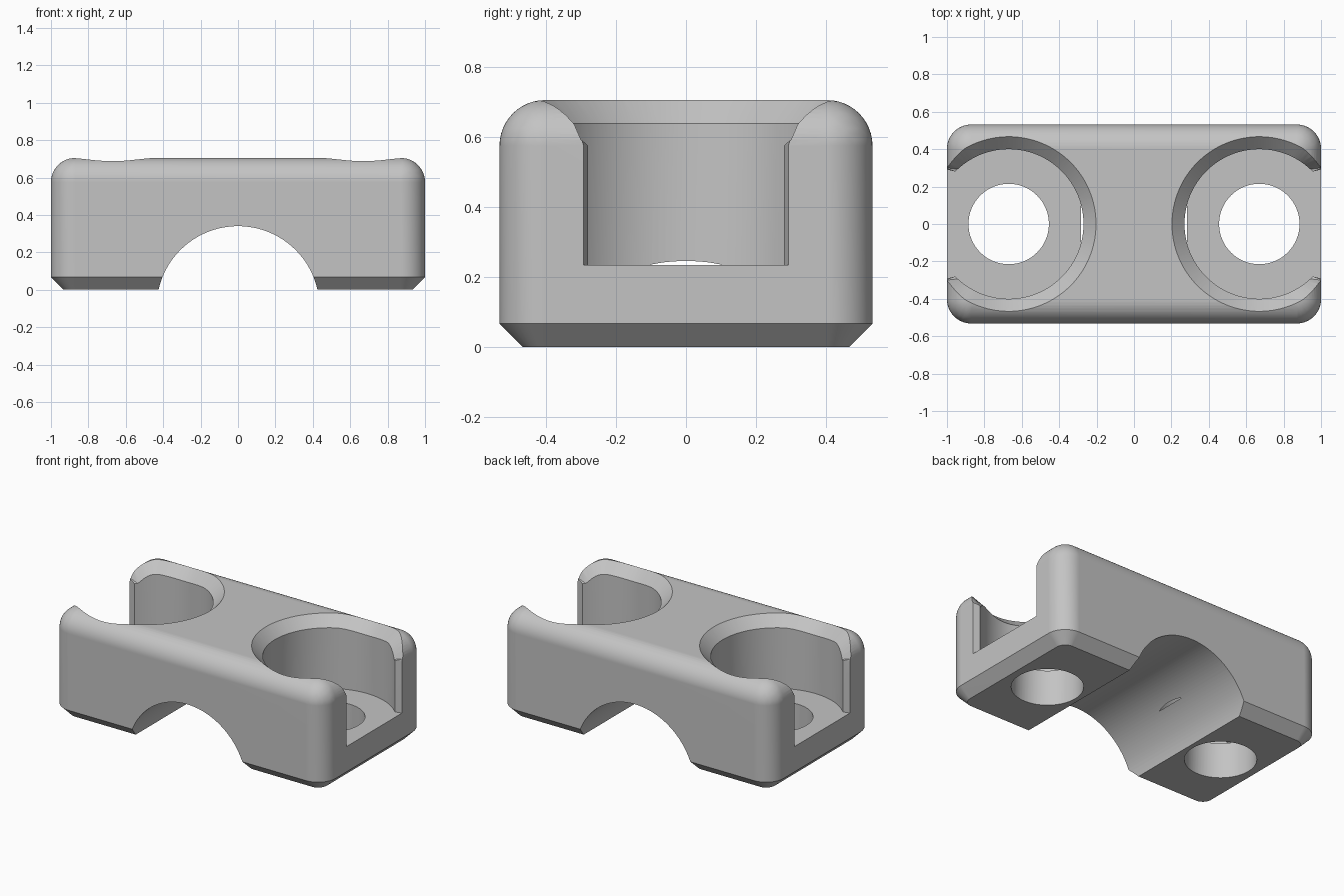
import bpy, bmesh
from math import sin, cos, radians, hypot, sqrt

cube = bpy.data.objects.get("Cube")
if cube:
    bpy.data.objects.remove(cube, do_unlink=True)

HX, HY, TOP = 1.0, 0.532, 0.705   # half length, half width, height
FIL, CH = 0.13, 0.067             # fillet radius, chamfer size
PX, PR, FLOOR = 0.67, 0.40, 0.235  # pocket centre, radius, floor height

grey = bpy.data.materials.new("light grey")
grey.use_nodes = True
colour = (0.55, 0.55, 0.55, 1)
grey.diffuse_color = colour
grey.node_tree.nodes["Principled BSDF"].inputs["Base Color"].default_value = colour


def loft(name, rings):
    """Closed solid through rings that have equal point counts."""
    bm = bmesh.new()
    loops = [[bm.verts.new(p) for p in ring] for ring in rings]
    for a, b in zip(loops, loops[1:]):
        for i in range(len(a)):
            j = (i + 1) % len(a)
            bm.faces.new((a[i], a[j], b[j], b[i]))
    bm.faces.new(loops[0][::-1])
    bm.faces.new(loops[-1])
    bmesh.ops.remove_doubles(bm, verts=bm.verts, dist=1e-5)
    bmesh.ops.triangulate(bm, faces=[f for f in bm.faces if len(f.verts) == 4])
    bmesh.ops.recalc_face_normals(bm, faces=bm.faces)
    mesh = bpy.data.meshes.new(name)
    bm.to_mesh(mesh)
    bm.free()
    obj = bpy.data.objects.new(name, mesh)
    mesh.materials.append(grey)
    bpy.context.collection.objects.link(obj)
    return obj


def rounded_ring(inset, z, steps=12):
    r = max(FIL - inset, 0)
    ring = []
    for q, (sx, sy) in enumerate([(1, 1), (-1, 1), (-1, -1), (1, -1)]):
        for i in range(steps + 1):
            a = radians(90 * (q + i / steps))
            ring.append((sx * (HX - inset - r) + r * cos(a),
                         sy * (HY - inset - r) + r * sin(a), z))
    return ring


def top_height(x, y):
    """Height of the filleted top above a point."""
    d = hypot(max(0, abs(x) - HX + FIL), max(0, abs(y) - HY + FIL))
    return TOP - FIL + sqrt(max(0, FIL * FIL - d * d))


# Block with chamfered base and filleted top
rings = [rounded_ring(CH, 0), rounded_ring(0, CH)]
for i in range(13):
    a = radians(90 * i / 12)
    rings.append(rounded_ring(FIL * (1 - cos(a)), TOP - FIL + FIL * sin(a)))
block = loft("clamp_block", rings)


def pocket_cutter(side):
    """Round pocket with a chamfered rim, open through the end wall."""
    floor, inner, outer, roof = [], [], [], []
    n, start = 96, 44.4
    for i in range(n + 1):
        deg = start + (360 - 2 * start) * i / n
        off = min(deg, 360 - deg)
        k = min(1, max(0, (60 - off) / (60 - start)))   # rim narrows at the opening
        a = radians(deg)
        b = radians(deg + (-2.8 if deg < 180 else 2.8) * k)
        r = PR + CH - 0.026 * k
        z = top_height(PX + r * cos(b), r * sin(b))
        p = (PX + PR * cos(a), PR * sin(a))
        e = (PX + (r + 0.012) * cos(b), (r + 0.012) * sin(b))
        floor.append((*p, FLOOR))
        inner.append((*p, max(TOP - FIL, z - CH)))
        outer.append((*e, z + 0.012))
        roof.append((*e, 1))
    for s in (-1, 1):
        floor.append((1.1, 0.32 * s, FLOOR))
        inner.append((1.1, 0.32 * s, TOP - FIL))
        outer.append((1.1, 0.335 * s, 0.6))
        roof.append((1.1, 0.335 * s, 1))
    return loft("pocket_cutter", [[(x * side, y, z) for x, y, z in ring]
                                  for ring in (floor, inner, outer, roof)])


def circle(r, n, place):
    return [place(r * cos(radians(360 * i / n)), r * sin(radians(360 * i / n)))
            for i in range(n)]


# Arch through the base, end pockets and bolt holes
cutters = [loft("arch_cutter", [circle(0.4356, 128, lambda u, v: (u, y, v - 0.0956))
                                for y in (-0.8, 0.8)])]
for side in (-1, 1):
    cutters.append(pocket_cutter(side))
    cutters.append(loft("hole_cutter", [circle(0.215, 64, lambda u, v: (side * PX + u, v, z))
                                        for z in (-0.2, 0.5)]))

bpy.ops.object.select_all(action='DESELECT')
bpy.context.view_layer.objects.active = block
block.select_set(True)
for cutter in cutters:
    cutter.hide_render = True
    mod = block.modifiers.new("cut", 'BOOLEAN')
    mod.operation = 'DIFFERENCE'
    mod.solver = 'EXACT'
    mod.object = cutter
    bpy.ops.object.modifier_apply(modifier=mod.name)
    bpy.data.objects.remove(cutter, do_unlink=True)

bpy.ops.object.shade_smooth_by_angle(angle=radians(25))
normals = block.modifiers.new("weighted_normals", 'WEIGHTED_NORMAL')
normals.keep_sharp = True
